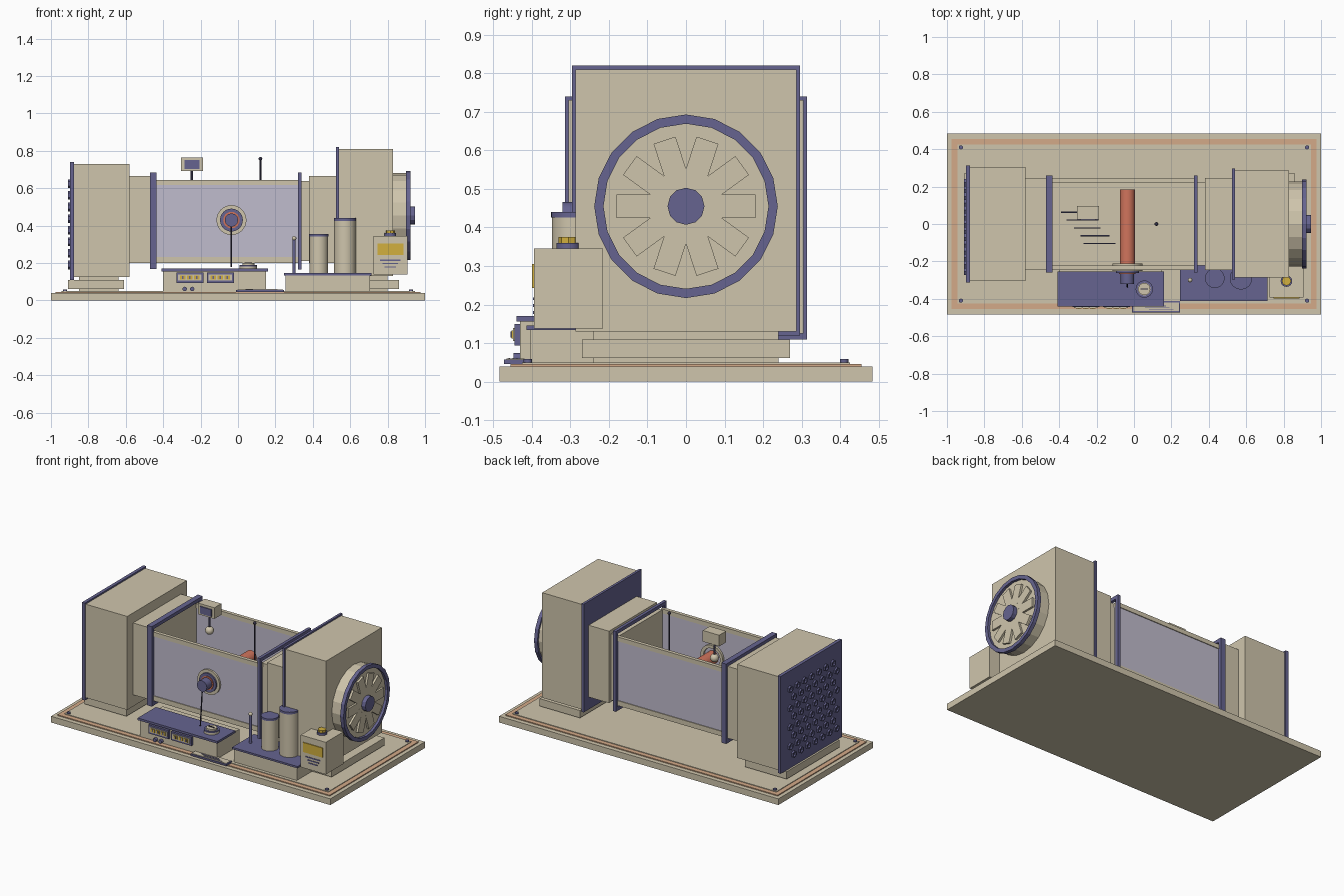
import bpy, bmesh, math
from mathutils import Matrix, Vector

if "Cube" in bpy.data.objects:
    bpy.data.objects.remove(bpy.data.objects["Cube"])


def material(name, r, g, b):
    m = bpy.data.materials.new(name)
    lin = [((c / 255 + 0.055) / 1.055) ** 2.4 for c in (r, g, b)]
    m.diffuse_color = (*lin, 1)
    m.use_nodes = True
    m.node_tree.nodes["Principled BSDF"].inputs["Base Color"].default_value = m.diffuse_color
    return m


CREAM = material("cream", 207, 197, 172)
BLUE = material("slate blue", 102, 100, 144)
GLASS = material("lavender pane", 192, 188, 205)
COPPER = material("copper", 208, 116, 92)
STRIPE = material("pale copper", 212, 170, 136)
YELLOW = material("yellow", 210, 176, 62)
DARK = material("dark wire", 52, 49, 70)

ROT = {"x": Matrix.Rotation(math.pi / 2, 4, "Y"),
       "y": Matrix.Rotation(math.pi / 2, 4, "X"),
       "z": Matrix.Identity(4)}


def finish(name, bm, mat, smooth=False):
    bmesh.ops.recalc_face_normals(bm, faces=bm.faces)
    me = bpy.data.meshes.new(name)
    bm.to_mesh(me)
    bm.free()
    me.materials.append(mat)
    ob = bpy.data.objects.new(name, me)
    bpy.context.collection.objects.link(ob)
    if smooth:
        bpy.context.view_layer.objects.active = ob
        ob.select_set(True)
        bpy.ops.object.shade_smooth_by_angle(angle=math.radians(40))
        ob.select_set(False)
    return ob


def box(name, mat, x, y, z):
    """Box from (min, max) ranges."""
    bm = bmesh.new()
    size = [r[1] - r[0] for r in (x, y, z)]
    mid = [(r[1] + r[0]) / 2 for r in (x, y, z)]
    bmesh.ops.create_cube(bm, size=1, matrix=Matrix.Translation(mid) @ Matrix.Diagonal((*size, 1)))
    return finish(name, bm, mat)


def cyl(name, mat, axis, centre, r, length, sides=32, smooth=True):
    bm = bmesh.new()
    bmesh.ops.create_cone(bm, cap_ends=True, segments=sides, radius1=r, radius2=r, depth=length,
                          matrix=Matrix.Translation(centre) @ ROT[axis])
    return finish(name, bm, mat, smooth)


def ball(name, mat, centre, r):
    bm = bmesh.new()
    bmesh.ops.create_uvsphere(bm, u_segments=16, v_segments=10, radius=r,
                              matrix=Matrix.Translation(centre))
    return finish(name, bm, mat, True)


def ring(name, mat, axis, centre, r_out, r_in, length, sides=32, smooth=True):
    """Flat-sided annulus swept around an axis."""
    bm = bmesh.new()
    h = length / 2
    loops = []
    for i in range(sides):
        a = 2 * math.pi * i / sides
        loops.append([bm.verts.new((r * math.cos(a), r * math.sin(a), z))
                      for r, z in ((r_in, -h), (r_out, -h), (r_out, h), (r_in, h))])
    for i in range(sides):
        p, q = loops[i], loops[(i + 1) % sides]
        for k in range(4):
            bm.faces.new((p[k], p[(k + 1) % 4], q[(k + 1) % 4], q[k]))
    bm.transform(Matrix.Translation(centre) @ ROT[axis])
    return finish(name, bm, mat, smooth)


def frame(name, mat, x, half_y, z, w):
    """Rectangular flange around the duct."""
    box(name + "_bottom", mat, x, (-half_y, half_y), (z[0], z[0] + w))
    box(name + "_top", mat, x, (-half_y, half_y), (z[1] - w, z[1]))
    for s, side in ((-1, "front"), (1, "back")):
        box(name + "_" + side, mat, x, sorted((s * half_y, s * (half_y - w))), (z[0] + w, z[1] - w))


def rod(name, mat, a, b, r):
    a, b = Vector(a), Vector(b)
    bm = bmesh.new()
    rot = (b - a).to_track_quat("Z", "Y").to_matrix().to_4x4()
    bmesh.ops.create_cone(bm, cap_ends=True, segments=10, radius1=r, radius2=r,
                          depth=(b - a).length, matrix=Matrix.Translation((a + b) / 2) @ rot)
    return finish(name, bm, mat, True)


# Base with inlaid border and corner screws
box("base", CREAM, (-1, 1), (-.484, .484), (0, .04))
box("border_inlay", STRIPE, (-.975, .975), (-.455, .455), (.04, .046))
box("deck", CREAM, (-.945, .945), (-.425, .425), (.04, .05))
for sx in (-1, 1):
    for sy in (-1, 1):
        cyl("corner_screw", BLUE, "z", (sx * .925, sy * .41, .054), .011, .01, 12)

# Intake: foot, chamber, end plate and honeycomb studs
box("intake_foot", CREAM, (-.91, -.61), (-.27, .27), (.062, .11))
box("intake_support", CREAM, (-.85, -.64), (-.24, .24), (.05, .126))
box("intake_chamber", CREAM, (-.877, -.58), (-.305, .305), (.125, .73))
box("intake_plate", BLUE, (-.898, -.877), (-.314, .314), (.11, .74))
for row in range(8):
    for col in range(7):
        y = -.235 + col * .073 + (.018 if row % 2 else -.018)
        ring("honeycomb_cell", BLUE, "x", (-.903, y, .19 + row * .062), .023, .014, .012, 6, False)
box("intake_duct", CREAM, (-.58, -.455), (-.245, .245), (.2, .665))

# Open-topped test section
frame("left_flange", BLUE, (-.47, -.435), .26, (.168, .685), .022)
frame("right_flange", BLUE, (.32, .34), .26, (.165, .685), .022)
box("test_floor", CREAM, (-.455, .335), (-.245, .245), (.2, .232))
for s, side in ((-1, "front"), (1, "back")):
    box(side + "_rail", CREAM, (-.455, .335), sorted((s * .222, s * .245)), (.617, .645))
    box(side + "_pane", GLASS, (-.455, .335), sorted((s * .226, s * .24)), (.23, .62))
box("connector", CREAM, (.325, .385), (-.222, .222), (.21, .64))
box("outlet_duct", CREAM, (.38, .53), (-.245, .245), (.2, .665))

# Porthole, model bar and control knob
PX, PZ = -.035, .43
ring("porthole_ring", CREAM, "y", (PX, -.232, PZ), .08, .06, .04)
cyl("porthole_disc", BLUE, "y", (PX, -.25, PZ), .061, .025)
cyl("copper_collar", COPPER, "y", (PX, -.264, PZ), .044, .008)
cyl("control_knob", BLUE, "y", (PX, -.29, PZ), .036, .06, 12)
cyl("model_bar", COPPER, "y", (PX, -.02, PZ), .04, .41)
rod("hanging_wire", DARK, (PX, -.315, .41), (PX, -.335, .18), .004)

# Flow streaks inside the test section
for i, (x0, x1) in enumerate(((-.39, -.3), (-.36, -.19), (-.32, -.18), (-.285, -.13), (-.27, -.1))):
    y = .063 - i * .042
    rod("flow_streak", BLUE, (x0, y, .4), (x1, y, .4), .003)

# Hanging display and probe
box("display_case", CREAM, (-.305, -.187), (.025, .096), (.693, .765))
box("display_screen", BLUE, (-.287, -.205), (.019, .025), (.704, .75))
rod("display_post", DARK, (-.246, .06, .6), (-.246, .06, .693), .007)
ball("display_sensor", CREAM, (-.246, .06, .59), .026)
rod("probe", DARK, (.12, 0, .4), (.12, 0, .755), .005)
ball("probe_tip", DARK, (.12, 0, .758), .01)

# Fan housing
box("fan_foot", CREAM, (.57, .86), (-.27, .27), (.062, .11))
box("fan_support", CREAM, (.6, .8), (-.24, .24), (.05, .135))
box("fan_flange", BLUE, (.525, .541), (-.296, .296), (.12, .82))
box("fan_chamber", CREAM, (.541, .83), (-.286, .286), (.13, .81))
FZ = .455
cyl("fan_drum", CREAM, "x", (.865, 0, FZ), .226, .08, 20, False)
ring("fan_rim", BLUE, "x", (.91, 0, FZ), .238, .214, .024, 20, False)
for i in range(5):
    # each bar makes two opposite blades
    bm = bmesh.new()
    bmesh.ops.create_cube(bm, size=1, matrix=Matrix.Translation((.911, 0, FZ))
                          @ Matrix.Rotation(i * math.pi / 5, 4, "X")
                          @ Matrix.Diagonal((.014 + i * .0004, .36, .06, 1)))
    finish("fan_blade_pair", bm, CREAM)
cyl("fan_hub", BLUE, "x", (.926, 0, FZ), .048, .04, 12, False)

# Control console
box("console_body", CREAM, (-.4, .15), (-.43, -.2), (.05, .156))
box("console_top", BLUE, (-.41, .16), (-.44, -.255), (.156, .17))
for x0 in (-.33, -.167):
    box("meter_frame", BLUE, (x0, x0 + .145), (-.445, -.43), (.094, .15))
    box("meter_face", CREAM, (x0 + .01, x0 + .135), (-.449, -.445), (.106, .139))
    for k in range(3):
        cx = x0 + .035 + k * .0375
        box("meter_digit", YELLOW, (cx - .014, cx + .014), (-.453, -.449), (.112, .133))
        box("meter_mark", BLUE, (cx - .004, cx + .004), (-.455, -.453), (.115, .13))
for x in (-.285, -.245):
    cyl("console_knob", BLUE, "y", (x, -.438, .062), .012, .018, 12)
cyl("dial_base", CREAM, "z", (.055, -.348, .176), .046, .014)
ring("dial_rim", BLUE, "z", (.055, -.348, .186), .046, .034, .008)
cyl("dial_cap", CREAM, "z", (.055, -.348, .191), .032, .018)
box("dial_pointer", DARK, (.035, .075), (-.351, -.345), (.2, .204))

# Name-plate style panel with ruled lines
box("plate_edge", BLUE, (-.01, .247), (-.472, -.413), (.046, .057))
box("plate_face", CREAM, (-.004, .241), (-.466, -.419), (.057, .06))
for i in range(4):
    box("plate_line", BLUE, (.02 + i * .02, .15 + i * .02), (-.43 - i * .01, -.427 - i * .01), (.06, .062))

# Pump bench with tanks and lever
box("bench_body", CREAM, (.255, .705), (-.405, -.2), (.05, .134))
box("bench_top", BLUE, (.247, .715), (-.413, -.19), (.134, .146))
for name, x, r, top in (("small_tank", .432, .052, .355), ("large_tank", .572, .06, .44)):
    cyl(name, CREAM, "z", (x, -.29, (.146 + top - .014) / 2), r - .002, top - .16)
    cyl(name + "_cap", BLUE, "z", (x, -.29, top - .007), r, .014)
rod("lever", BLUE, (.3, -.3, .146), (.3, -.3, .33), .009)
ball("lever_knob", CREAM, (.3, -.3, .332), .012)

# Power box with label and button
box("power_box", CREAM, (.725, .905), (-.394, -.215), (.138, .346))
box("power_label", YELLOW, (.745, .885), (-.399, -.394), (.243, .305))
for i in range(3):
    box("power_line", BLUE, (.76 + i * .012, .868 - i * .012), (-.397, -.394),
        (.212 - i * .018, .219 - i * .018))
cyl("button_base", BLUE, "z", (.815, -.305, .353), .031, .014, 16)
cyl("button", YELLOW, "z", (.815, -.305, .367), .025, .016, 8, False)
